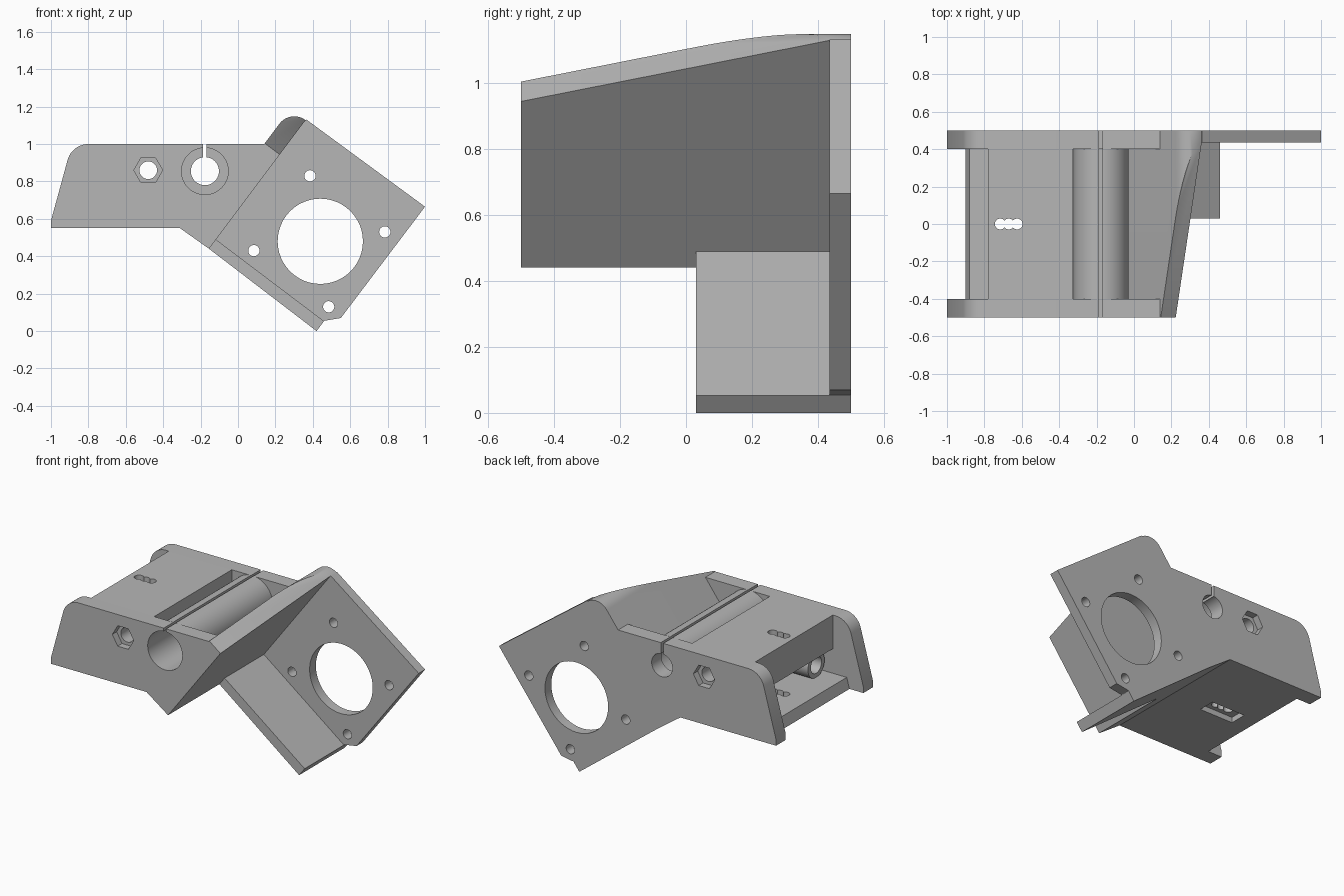
import bpy, bmesh
from math import pi, sin, cos, radians
from mathutils import Vector, Matrix

cube = bpy.data.objects.get("Cube")
if cube:
    bpy.data.objects.remove(cube, do_unlink=True)

grey = bpy.data.materials.new("grey_plastic")
grey.use_nodes = True
colour = (0.47, 0.47, 0.47, 1)
grey.diffuse_color = colour
grey.node_tree.nodes["Principled BSDF"].inputs["Base Color"].default_value = colour


def finish(name, bm):
    bmesh.ops.recalc_face_normals(bm, faces=bm.faces)
    mesh = bpy.data.meshes.new(name)
    bm.to_mesh(mesh)
    bm.free()
    mesh.materials.append(grey)
    obj = bpy.data.objects.new(name, mesh)
    bpy.context.collection.objects.link(obj)
    return obj


def prism(name, points, y0, y1):
    """Extrude an x-z outline along y."""
    bm = bmesh.new()
    face = bm.faces.new([bm.verts.new((x, y0, z)) for x, z in points])
    new = bmesh.ops.extrude_face_region(bm, geom=[face])["geom"]
    moved = [v for v in new if isinstance(v, bmesh.types.BMVert)]
    bmesh.ops.translate(bm, verts=moved, vec=(0, y1 - y0, 0))
    return finish(name, bm)


def cylinder(name, centre, radius, length, axis="Y", sides=48):
    turn = {"X": Matrix.Rotation(pi / 2, 4, "Y"),
            "Y": Matrix.Rotation(pi / 2, 4, "X"),
            "Z": Matrix.Identity(4)}[axis]
    bm = bmesh.new()
    bmesh.ops.create_cone(bm, cap_ends=True, segments=sides, radius1=radius,
                          radius2=radius, depth=length,
                          matrix=Matrix.Translation(centre) @ turn)
    return finish(name, bm)


def box(name, centre, size):
    bm = bmesh.new()
    bmesh.ops.create_cube(bm, size=1, matrix=Matrix.Translation(centre)
                          @ Matrix.Diagonal((*size, 1)))
    return finish(name, bm)


def cut(obj, cutters):
    bpy.context.view_layer.objects.active = obj
    for c in cutters:
        mod = obj.modifiers.new("cut", "BOOLEAN")
        mod.operation, mod.solver, mod.object = "DIFFERENCE", "EXACT", c
        bpy.ops.object.modifier_apply(modifier=mod.name)


def arc(cx, cz, r, a0, a1, n=12):
    steps = [radians(a0 + (a1 - a0) * i / n) for i in range(n + 1)]
    return [(cx + r * cos(a), cz + r * sin(a)) for a in steps]


# Slanted frame: s runs up the slope, n points out of its upper side
LOW = Vector((-0.155, 0.44))
UP, OUT = Vector((0.6, 0.8)), Vector((-0.8, 0.6))


def slope(s, n):
    return tuple(LOW + UP * s + OUT * n)


# Side walls with rounded upper corner
wall = ([(-1, 0.55), (-1, 0.59)] + arc(-0.8, 0.885, 0.115, 165, 90)
        + [(0.14, 1), slope(0.63, 0), slope(0, 0), (-0.31, 0.55)])
front_wall = prism("front_wall", wall, -0.5, -0.4)
back_wall = prism("back_wall", wall, 0.4, 0.5)

# Core: floor plate, upper block and filling below the bearing
core = prism("core", [(-0.9, 0.55), (-0.88, 0.62), (-0.36, 0.62), (-0.36, 0.78),
                      (-0.78, 0.78), (-0.78, 1), (-0.325, 1), (-0.325, 0.8),
                      (-0.03, 0.773), slope(0.258, 0), slope(0, 0),
                      (-0.31, 0.55)], -0.4, 0.4)
bearing_tube = cylinder("bearing_tube", (-0.177, 0, 0.855), 0.147, 0.8)

# Rod sockets under the block
sockets = []
for label, y in (("front", -0.3), ("back", 0.3)):
    socket = cylinder(label + "_rod_socket", (-0.54, y, 0.7), 0.085, 0.38, "X")
    bore = cylinder("rod_bore", (-0.6, y, 0.7), 0.055, 0.4, "X")
    cut(socket, [bore])
    bpy.data.objects.remove(bore, do_unlink=True)
    sockets.append(socket)

# Slanted brace with rounded crest, trimmed lower towards the front
crest = [slope(s, n) for s, n in arc(0.76, 0, 0.1, 0, 90)]
brace = prism("slanted_brace", [slope(0, 0)] + crest + [slope(0, 0.1)], -0.5, 0.5)
a, b = slope(0.63, 0), slope(0.86, 0)
along = Vector((b[0] - a[0], 0.93, b[1] - a[1]))
normal = Vector((OUT.x, 0, OUT.y)).cross(along)
if normal.z < 0:
    normal.negate()
bm = bmesh.new()
bm.from_mesh(brace.data)
trim = bmesh.ops.bisect_plane(bm, geom=bm.verts[:] + bm.edges[:] + bm.faces[:],
                              plane_co=(a[0], -0.5, a[1]), plane_no=normal,
                              clear_outer=True)
edges = [e for e in trim["geom_cut"] if isinstance(e, bmesh.types.BMEdge)]
bmesh.ops.holes_fill(bm, edges=[e for e in bm.edges if e.is_boundary] or edges)
bmesh.ops.recalc_face_normals(bm, faces=bm.faces)
bm.to_mesh(brace.data)
bm.free()

# Motor plate and the shelf below it
motor_plate = prism("motor_plate", [slope(0, 0), slope(0.865, 0), (1, 0.665),
                                    (0.55, 0.07), (0.46, 0.055),
                                    (0.42, 0.02)], 0.435, 0.5)
shelf = prism("motor_shelf", [slope(0, 0), (0.42, 0), (0.46, 0.053),
                              slope(0.062, 0)], 0.03, 0.5)

# Cutters
bearing_bore = cylinder("bearing_bore", (-0.177, -0.1, 0.855), 0.125, 1.0)
rod_hole = cylinder("rod_hole", (-0.177, 0, 0.855), 0.075, 1.4)
slit = box("slit", (-0.177, 0, 1.0), (0.018, 1.4, 0.2))
bolt_hole = cylinder("bolt_hole", (-0.48, 0, 0.86), 0.047, 1.4)
nuts = []
for y in (-0.5, 0.5):
    nut = cylinder("nut_trap", (0, y, 0), 0.077, 0.09, sides=6)
    nut.data.transform(Matrix.Rotation(pi / 6, 4, "Y"))
    if max(v.co.x for v in nut.data.vertices) < 0.07:
        nut.data.transform(Matrix.Rotation(pi / 6, 4, "Y"))
    nut.data.transform(Matrix.Translation((-0.48, 0, 0.86)))
    nuts.append(nut)
slots = [cylinder("slot_hole", (x, 0, 0.8), 0.029, 1.0, "Z", 24)
         for x in (-0.715, -0.67, -0.625)]
recess = box("slot_recess", (-0.67, 0, 0.55), (0.24, 0.11, 0.07))
motor_holes = [cylinder("motor_hole", (x, 0.45, z), r, 0.4)
               for x, z, r in ((0.44, 0.48, 0.228), (0.385, 0.83, 0.03),
                               (0.785, 0.53, 0.03), (0.085, 0.43, 0.03),
                               (0.485, 0.13, 0.03))]

cut(front_wall, [bearing_bore, slit, bolt_hole, nuts[0]])
cut(back_wall, [rod_hole, slit, bolt_hole, nuts[1]])
cut(core, [bearing_bore, bolt_hole, recess] + slots)
cut(bearing_tube, [bearing_bore, slit])
cut(motor_plate, motor_holes)
for c in [bearing_bore, rod_hole, slit, bolt_hole, recess] + nuts + slots + motor_holes:
    bpy.data.objects.remove(c, do_unlink=True)

# Smooth round surfaces, sharp edges kept
bpy.ops.object.select_all(action="DESELECT")
for obj in [front_wall, back_wall, core, bearing_tube, brace, motor_plate, shelf] + sockets:
    obj.select_set(True)
    bpy.context.view_layer.objects.active = obj
bpy.ops.object.shade_smooth_by_angle(angle=radians(30))
